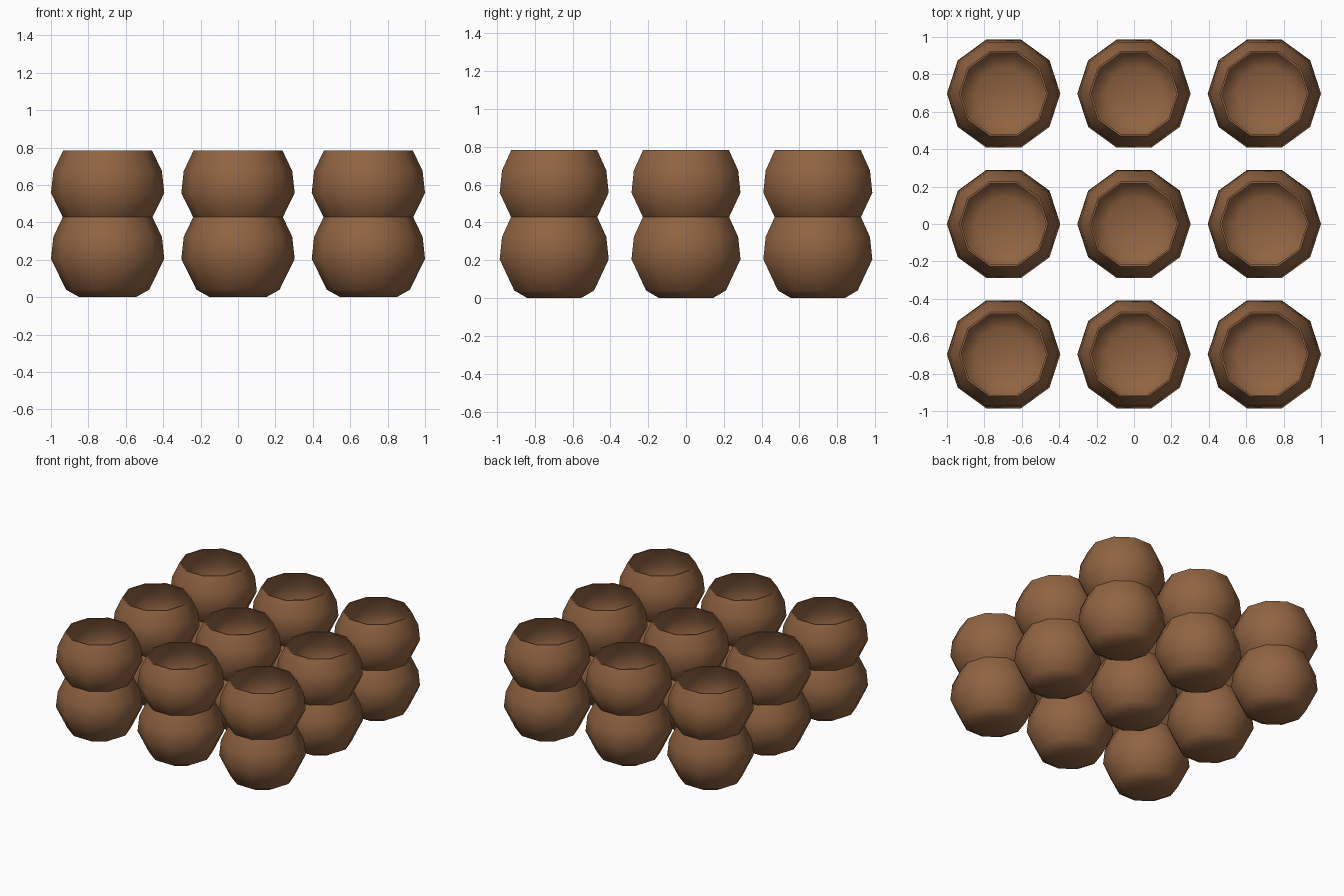
import bpy, bmesh, math

if "Cube" in bpy.data.objects:
    bpy.data.objects.remove(bpy.data.objects["Cube"])

SIDES = 10
SPACING = 0.697
LAYER = 0.352

clay = bpy.data.materials.new("brown clay")
clay.diffuse_color = (0.283, 0.127, 0.054, 1)
clay.use_nodes = True
clay.node_tree.nodes["Principled BSDF"].inputs["Base Color"].default_value = clay.diffuse_color

# Pot profile (radius, height): outside upward, then inside downward
OUTER = [(0.15, 0.0), (0.222, 0.04), (0.303, 0.205), (0.29, 0.323), (0.238, 0.432)]
INNER = [(0.228, 0.432), (0.28, 0.32), (0.292, 0.207), (0.215, 0.05), (0.147, 0.012)]


def pot_mesh():
    bm = bmesh.new()
    rings = []
    for r, z in OUTER + INNER:
        rings.append([bm.verts.new((r * math.cos(math.tau * i / SIDES),
                                    r * math.sin(math.tau * i / SIDES), z))
                      for i in range(SIDES)])
    for a, b in zip(rings, rings[1:]):
        for i in range(SIDES):
            j = (i + 1) % SIDES
            bm.faces.new((a[i], a[j], b[j], b[i]))
    bm.faces.new(rings[0][::-1])   # underside
    bm.faces.new(rings[-1])        # inner floor
    bmesh.ops.recalc_face_normals(bm, faces=bm.faces)
    # smooth body, crisp rim
    for f in bm.faces:
        f.smooth = True
    for e in bm.edges:
        if e.calc_face_angle(0) > math.radians(50):
            e.smooth = False
    me = bpy.data.meshes.new("pot")
    bm.to_mesh(me)
    bm.free()
    me.materials.append(clay)
    return me


# Three by three stacks, two pots high, each upper pot nested in the lower mouth
mesh = pot_mesh()
for level, name in enumerate(("lower_pot", "upper_pot")):
    for row in (-1, 0, 1):
        for col in (-1, 0, 1):
            pot = bpy.data.objects.new(name, mesh)
            pot.location = (col * SPACING, row * SPACING, level * LAYER)
            bpy.context.collection.objects.link(pot)
